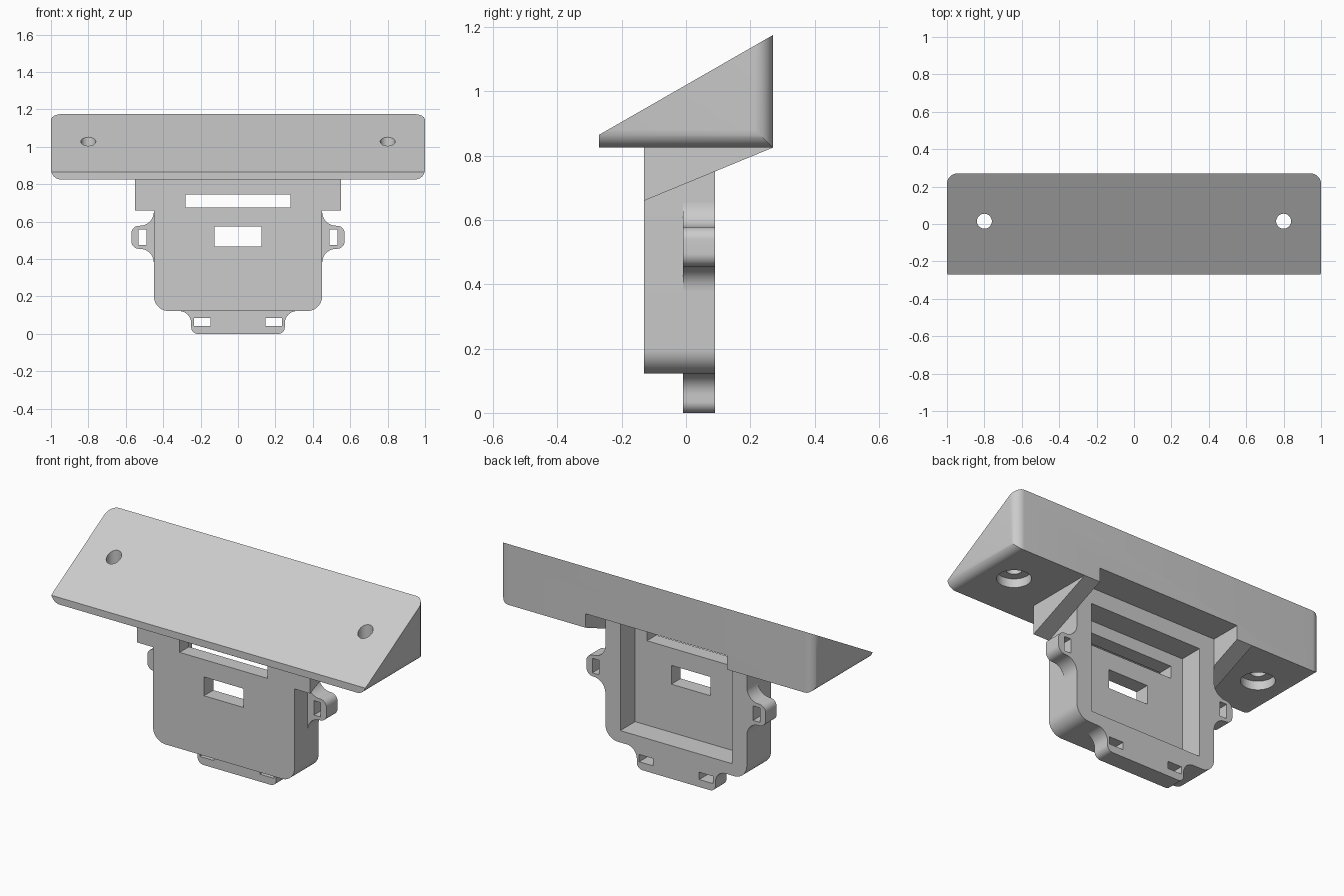
import bpy, bmesh, math
from mathutils import Vector

if "Cube" in bpy.data.objects:
    bpy.data.objects.remove(bpy.data.objects["Cube"], do_unlink=True)

grey = bpy.data.materials.new("light_grey_plastic")
grey.use_nodes = True
COLOUR = (0.6, 0.6, 0.6, 1)
grey.diffuse_color = COLOUR
grey.node_tree.nodes["Principled BSDF"].inputs["Base Color"].default_value = COLOUR


def rounded(corners, steps=10):
    """Outline from (u, v, radius) corners, each replaced by a tangent arc."""
    out = []
    for i, (u, v, r) in enumerate(corners):
        p = Vector((u, v))
        if r == 0:
            out.append(p)
            continue
        a = (Vector(corners[i - 1][:2]) - p).normalized()
        b = (Vector(corners[(i + 1) % len(corners)][:2]) - p).normalized()
        half = a.angle(b) / 2
        centre = p + (a + b).normalized() * (r / math.sin(half))
        start = p + a * (r / math.tan(half)) - centre
        end = p + b * (r / math.tan(half)) - centre
        turn = start.angle(end)
        for k in range(steps + 1):
            t = k / steps
            out.append(centre + (start * math.sin((1 - t) * turn)
                                 + end * math.sin(t * turn)) / math.sin(turn))
    return out


def prism(name, outline, axis, lo, hi):
    """Extrude a 2D outline along an axis from lo to hi."""
    place = {"x": lambda p, d: (d, p[0], p[1]),
             "y": lambda p, d: (p[0], d, p[1]),
             "z": lambda p, d: (p[0], p[1], d)}[axis]
    bm = bmesh.new()
    face = bm.faces.new([bm.verts.new(place(p, lo)) for p in outline])
    grown = bmesh.ops.extrude_face_region(bm, geom=[face])["geom"]
    shift = Vector(place((0, 0), hi - lo))
    bmesh.ops.translate(bm, vec=shift, verts=[g for g in grown if isinstance(g, bmesh.types.BMVert)])
    bmesh.ops.remove_doubles(bm, verts=bm.verts, dist=1e-5)
    bmesh.ops.recalc_face_normals(bm, faces=bm.faces)
    mesh = bpy.data.meshes.new(name)
    bm.to_mesh(mesh)
    bm.free()
    mesh.materials.append(grey)
    obj = bpy.data.objects.new(name, mesh)
    bpy.context.collection.objects.link(obj)
    return obj


def rect(u0, u1, v0, v1):
    return [(u0, v0), (u1, v0), (u1, v1), (u0, v1)]


def circle(u, v, r, n=40):
    return [(u + r * math.cos(math.tau * k / n), v + r * math.sin(math.tau * k / n)) for k in range(n)]


def combine(obj, tools, operation="DIFFERENCE"):
    """Apply booleans one after another and discard the tools."""
    for tool in tools:
        tool.hide_render = True
        mod = obj.modifiers.new("cut", "BOOLEAN")
        mod.operation, mod.object, mod.solver = operation, tool, "EXACT"
    bpy.context.view_layer.update()
    deps = bpy.context.evaluated_depsgraph_get()
    mesh = bpy.data.meshes.new_from_object(obj.evaluated_get(deps))
    obj.modifiers.clear()
    obj.data = mesh
    for tool in tools:
        bpy.data.objects.remove(tool, do_unlink=True)


BACK, FRONT, SHELF = 0.09, -0.13, 0.825
parts = []

# Sloped top plate: side profile limited by rounded plan and front outlines
plate = prism("sloped_plate", [(-0.27, 0.7), (0.3, 0.7), (0.3, 1.192), (-0.27, 0.865)], "x", -1.1, 1.1)
plan = rounded([(-1, -0.4, 0), (1, -0.4, 0), (1, 0.27, 0.055), (-1, 0.27, 0.055)])
face = rounded([(-1, SHELF, 0.055), (1, SHELF, 0.055), (1, 1.3, 0), (-1, 1.3, 0)])
combine(plate, [prism("plan_limit", plan, "z", 0.5, 1.5),
                prism("face_limit", face, "y", -0.5, 0.5)], "INTERSECT")
cuts = [prism("rear_notch", rect(-0.45, 0.45, BACK, 0.4), "z", 0.7, 0.905)]
for x in (-0.8, 0.8):
    cuts.append(prism("screw_hole", circle(x, 0.015, 0.04), "z", 0.7, 1.3))
    cuts.append(prism("counterbore", circle(x, 0.015, 0.088), "z", 0.7, SHELF + 0.05))
combine(plate, cuts)
parts.append(plate)

# Hollow body with rear pocket and two front slots
body = prism("body", rounded([(-0.45, 0.122, 0.08), (0.45, 0.122, 0.08),
                              (0.45, SHELF, 0), (-0.45, SHELF, 0)]), "y", FRONT, BACK)
combine(body, [prism("pocket", rect(-0.355, 0.355, 0.19, 0.815), "y", -0.045, 0.2),
               prism("upper_slot", rect(-0.28, 0.28, 0.675, 0.745), "y", -0.3, 0.2),
               prism("lower_slot", rect(-0.125, 0.125, 0.467, 0.575), "y", -0.3, 0.2)])
parts.append(body)

# Side braces and strap ears
for side, s in (("left", 1), ("right", -1)):
    x0, x1 = sorted((s * 0.45, s * 0.55))
    parts.append(prism(side + "_brace", [(FRONT, SHELF), (FRONT, 0.66), (0.27, SHELF)], "x", x0, x1))
    ear_shape = [(0.45, 0.653, 0), (0.45, 0.578, 0.075), (0.57, 0.578, 0.04),
                 (0.57, 0.455, 0.04), (0.45, 0.455, 0.075), (0.45, 0.38, 0)]
    ear = prism(side + "_ear", rounded([(s * u, v, r) for u, v, r in ear_shape]), "y", -0.01, BACK)
    combine(ear, [prism("ear_slot", rect(s * 0.49, s * 0.533, 0.475, 0.558), "y", -0.3, 0.3)])
    parts.append(ear)

# Bottom strap tab
half = [(0.315, 0.122, 0), (0.25, 0.122, 0.065), (0.25, 0, 0.035)]
tab = prism("bottom_tab", rounded(half + [(-u, v, r) for u, v, r in reversed(half)]), "y", -0.01, BACK)
combine(tab, [prism("tab_slot", rect(s * 0.147, s * 0.235, 0.043, 0.085), "y", -0.3, 0.3) for s in (1, -1)])
parts.append(tab)

# Smooth the arcs, keep hard edges
bpy.ops.object.select_all(action="DESELECT")
for part in parts:
    part.select_set(True)
bpy.context.view_layer.objects.active = body
bpy.ops.object.shade_smooth_by_angle(angle=math.radians(30))
